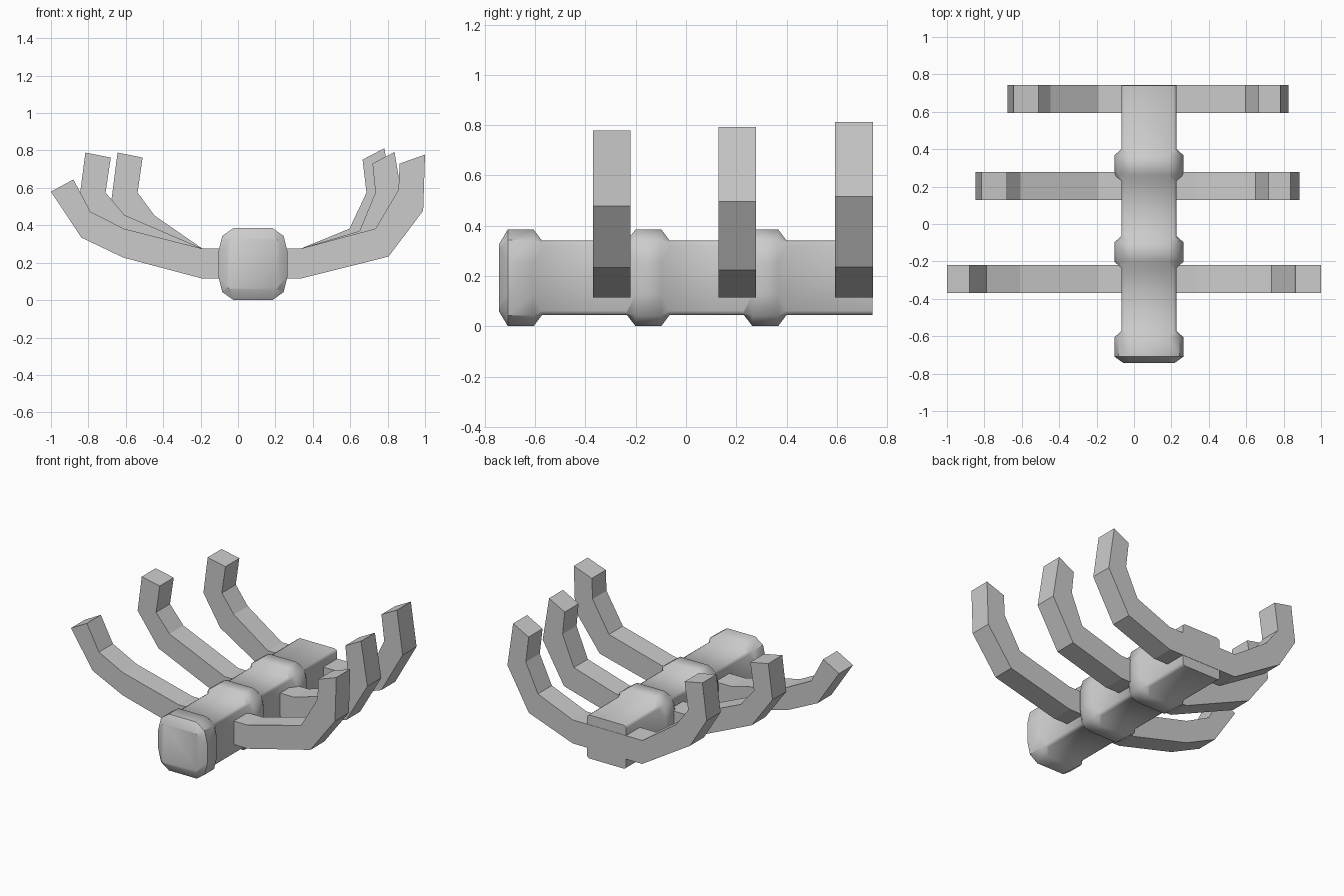
import bpy, bmesh

if "Cube" in bpy.data.objects:
    bpy.data.objects.remove(bpy.data.objects["Cube"])

CX, CZ = 0.08, 0.193   # spine axis


def finish(name, bm):
    bmesh.ops.recalc_face_normals(bm, faces=bm.faces)
    me = bpy.data.meshes.new(name)
    bm.to_mesh(me)
    bm.free()
    ob = bpy.data.objects.new(name, me)
    bpy.context.collection.objects.link(ob)
    return ob


def section(w, h, ax, az, cx, cz):
    """Rounded-square ring of 12 points from one quarter."""
    q = [(w, az), (cx, cz), (ax, h)]
    return (q + [(-x, z) for x, z in reversed(q)] + [(-x, -z) for x, z in q]
            + [(x, -z) for x, z in reversed(q)])


# Spine: lofted rings, a swollen knob at the front of each vertebra
CAP = section(0.137, 0.135, 0.115, 0.115, 0.131, 0.129)
KNOB = section(0.185, 0.192, 0.105, 0.065, 0.164, 0.15)
BODY = section(0.148, 0.148, 0.131, 0.131, 0.142, 0.142)
rings = []
for i, y in enumerate((-0.743, -0.235, 0.23)):
    rings += [(y, BODY if i else CAP), (y + 0.034, KNOB),
              (y + 0.137, KNOB), (y + 0.17, BODY)]
rings.append((0.741, BODY))

bm = bmesh.new()
loops = [[bm.verts.new((CX + x, y, CZ + z)) for x, z in pts] for y, pts in rings]
for a, b in zip(loops, loops[1:]):
    for i in range(len(a)):
        j = (i + 1) % len(a)
        bm.faces.new((a[i], a[j], b[j], b[i]))
bm.faces.new(loops[0])
bm.faces.new(loops[-1])
spine = finish("spine", bm)
bpy.context.view_layer.objects.active = spine
spine.select_set(True)
bpy.ops.object.shade_smooth_by_angle(angle=0.7)

# Ribs: (y start, left outer, left inner, right outer, right inner), base to tip
BASE_LO, BASE_HI = 0.115, 0.275
RIBS = {
    "front_rib": (-0.37,
                  [(-0.612, 0.227), (-0.837, 0.334), (-1.0, 0.58)],
                  [(-0.61, 0.382), (-0.789, 0.473), (-0.88, 0.645)],
                  [(0.805, 0.233), (0.99, 0.478), (1.0, 0.778)],
                  [(0.735, 0.382), (0.858, 0.59), (0.864, 0.73)]),
    "middle_rib": (0.129,
                   [(-0.69, 0.335), (-0.847, 0.55), (-0.816, 0.789)],
                   [(-0.607, 0.455), (-0.708, 0.575), (-0.68, 0.762)],
                   [(0.725, 0.224), (0.885, 0.497), (0.837, 0.792)],
                   [(0.65, 0.37), (0.735, 0.575), (0.719, 0.73)]),
    "rear_rib": (0.593,
                 [(-0.55, 0.335), (-0.676, 0.54), (-0.644, 0.789)],
                 [(-0.446, 0.452), (-0.537, 0.575), (-0.51, 0.762)],
                 [(0.665, 0.235), (0.826, 0.517), (0.783, 0.812)],
                 [(0.596, 0.382), (0.687, 0.575), (0.666, 0.751)]),
}
for name, (y0, lo, li, ro, ri) in RIBS.items():
    bm = bmesh.new()
    lower = lo[::-1] + [(-0.19, BASE_LO), (0.334, BASE_LO)] + ro
    upper = li[::-1] + [(-0.19, BASE_HI), (0.334, BASE_HI)] + ri
    face_loop = lower + upper[::-1]
    face = bm.faces.new([bm.verts.new((x, y0, z)) for x, z in face_loop])
    ext = bmesh.ops.extrude_face_region(bm, geom=[face], use_keep_orig=True)
    moved = [v for v in ext["geom"] if isinstance(v, bmesh.types.BMVert)]
    bmesh.ops.translate(bm, verts=moved, vec=(0, 0.15, 0))
    finish(name, bm)
